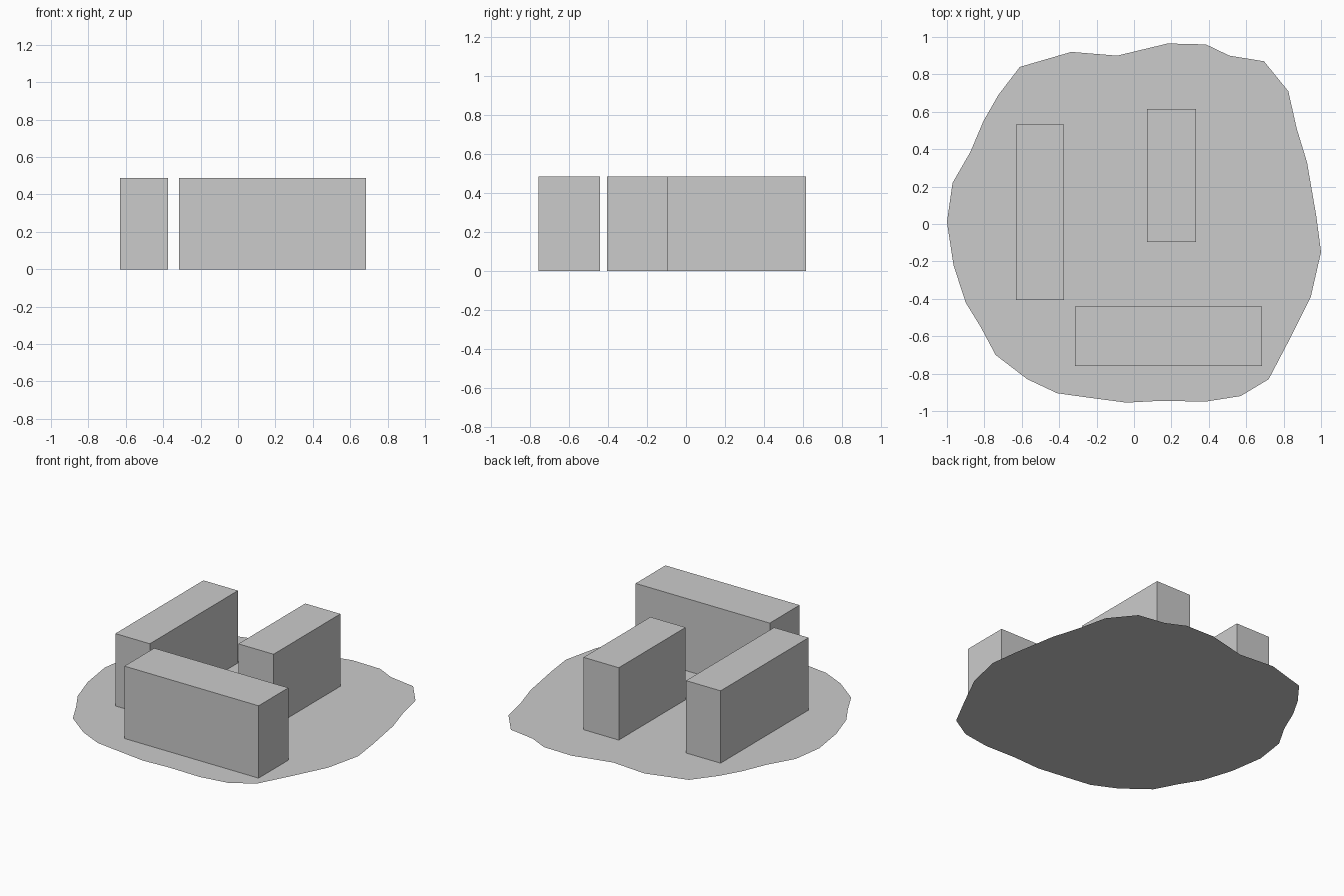
import bpy

if "Cube" in bpy.data.objects:
    bpy.data.objects.remove(bpy.data.objects["Cube"])


def mesh_object(name, verts, faces):
    mesh = bpy.data.meshes.new(name)
    mesh.from_pydata(verts, [], faces)
    mesh.update()
    obj = bpy.data.objects.new(name, mesh)
    bpy.context.collection.objects.link(obj)
    return obj


def block(name, x0, x1, y0, y1, height=0.487):
    bpy.ops.mesh.primitive_cube_add(size=1)
    obj = bpy.context.object
    obj.name = name
    obj.location = ((x0 + x1) / 2, (y0 + y1) / 2, height / 2)
    obj.scale = (x1 - x0, y1 - y0, height)
    return obj


# Irregular flat plot of land (outline, counter-clockwise)
outline = [
    (-1.0, .01), (-.965, -.22), (-.90, -.42), (-.82, -.55), (-.74, -.70),
    (-.57, -.83), (-.41, -.905), (-.23, -.93), (-.04, -.955), (.15, -.945),
    (.38, -.95), (.57, -.92), (.72, -.83), (.83, -.62), (.945, -.39),
    (1.0, -.15), (.975, .04), (.925, .33), (.87, .51), (.825, .71),
    (.695, .87), (.51, .90), (.385, .96), (.18, .965), (-.09, .90),
    (-.335, .92), (-.61, .84), (-.725, .69), (-.805, .55), (-.875, .385),
    (-.97, .22),
]
mesh_object("ground_plot", [(x, y, 0) for x, y in outline],
            [list(range(len(outline)))])

# Three long buildings standing on the plot
block("left_building", -.63, -.373, -.405, .532)
block("back_building", .07, .332, -.096, .615)
block("front_building", -.315, .684, -.758, -.441)
